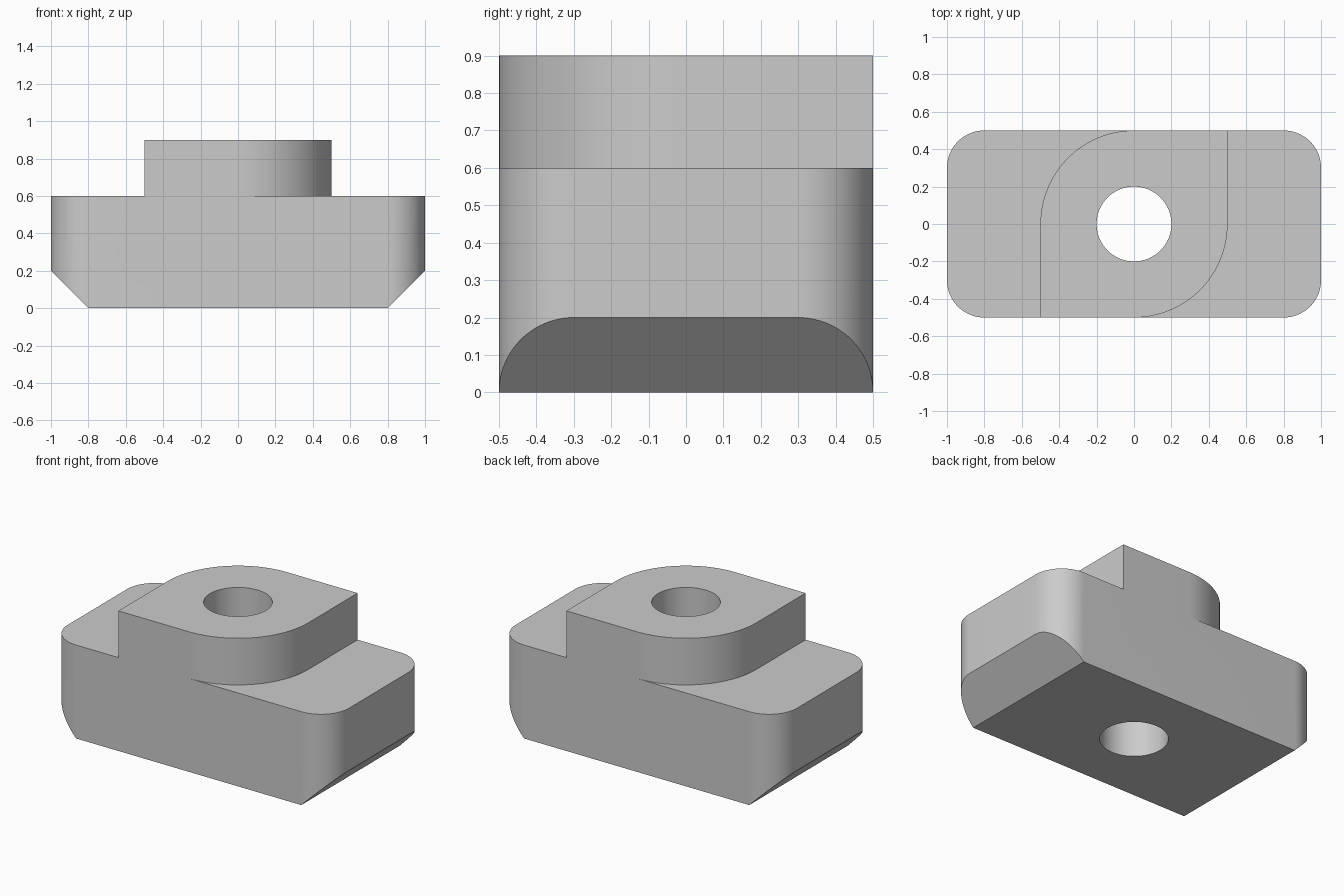
import bpy, bmesh
from math import cos, sin, pi, radians
from mathutils import Vector

cube = bpy.data.objects.get("Cube")
if cube:
    bpy.data.objects.remove(cube, do_unlink=True)

grey = bpy.data.materials.new("plain grey")
grey.use_nodes = True
colour = (0.6, 0.6, 0.6, 1)
grey.diffuse_color = colour
grey.node_tree.nodes["Principled BSDF"].inputs["Base Color"].default_value = colour


def arc(cx, cy, r, start, end, steps=24):
    """Points along a circular arc, angles in degrees."""
    angles = [radians(start + (end - start) * i / steps) for i in range(steps + 1)]
    return [(cx + r * cos(a), cy + r * sin(a)) for a in angles]


def prism(name, outline, bottom, top):
    """Extrude a flat outline between two heights."""
    bm = bmesh.new()
    face = bm.faces.new([bm.verts.new((x, y, bottom)) for x, y in outline])
    ext = bmesh.ops.extrude_face_region(bm, geom=[face])
    verts = [v for v in ext["geom"] if isinstance(v, bmesh.types.BMVert)]
    bmesh.ops.translate(bm, verts=verts, vec=(0, 0, top - bottom))
    bmesh.ops.recalc_face_normals(bm, faces=bm.faces)
    mesh = bpy.data.meshes.new(name)
    bm.to_mesh(mesh)
    bm.free()
    obj = bpy.data.objects.new(name, mesh)
    bpy.context.collection.objects.link(obj)
    return obj


# Full-height block with rounded vertical corners
half_x, half_y, corner = 1.0, 0.5, 0.2
block = []
for i, (sx, sy) in enumerate([(1, 1), (-1, 1), (-1, -1), (1, -1)]):
    block += arc(sx * (half_x - corner), sy * (half_y - corner), corner, 90 * i, 90 * i + 90)
nut = prism("slot_nut", block, 0, 0.9)
nut.data.materials.append(grey)

# Sloping lower ends
bm = bmesh.new()
bm.from_mesh(nut.data)
for side in (-1, 1):
    cut = bmesh.ops.bisect_plane(
        bm, geom=bm.verts[:] + bm.edges[:] + bm.faces[:], dist=1e-5,
        plane_co=(side * 0.8, 0, 0), plane_no=Vector((side, 0, -1)).normalized(),
        clear_outer=True)
    edges = [e for e in bm.edges if e.is_boundary]
    bmesh.ops.holes_fill(bm, edges=edges, sides=0)
bmesh.ops.remove_doubles(bm, verts=bm.verts, dist=1e-5)
bmesh.ops.recalc_face_normals(bm, faces=bm.faces)
bm.to_mesh(nut.data)
bm.free()

# Shoulder cutters leave the raised boss with two opposite round corners
shoulder = [(-0.5, -0.7)] + arc(0, 0, 0.5, 180, 90, 40) + [(0, 0.7), (-1.2, 0.7), (-1.2, -0.7)]
cutters = [
    prism("shoulder_cutter_right", shoulder, 0.6, 1.1),
    prism("shoulder_cutter_left", [(-x, -y) for x, y in shoulder], 0.6, 1.1),
    prism("bore_cutter", arc(0, 0, 0.2, 0, 360, 64)[:-1], -0.2, 1.1),
]
for cutter in cutters:
    cutter.hide_render = True
    mod = nut.modifiers.new(cutter.name, 'BOOLEAN')
    mod.operation = 'DIFFERENCE'
    mod.solver = 'EXACT'
    mod.object = cutter

# Bake the cuts and shade the curved walls smooth
bpy.ops.object.select_all(action='DESELECT')
nut.select_set(True)
bpy.context.view_layer.objects.active = nut
for mod in list(nut.modifiers):
    bpy.ops.object.modifier_apply(modifier=mod.name)
for cutter in cutters:
    bpy.data.objects.remove(cutter, do_unlink=True)
bpy.ops.object.shade_smooth_by_angle(angle=radians(30))
